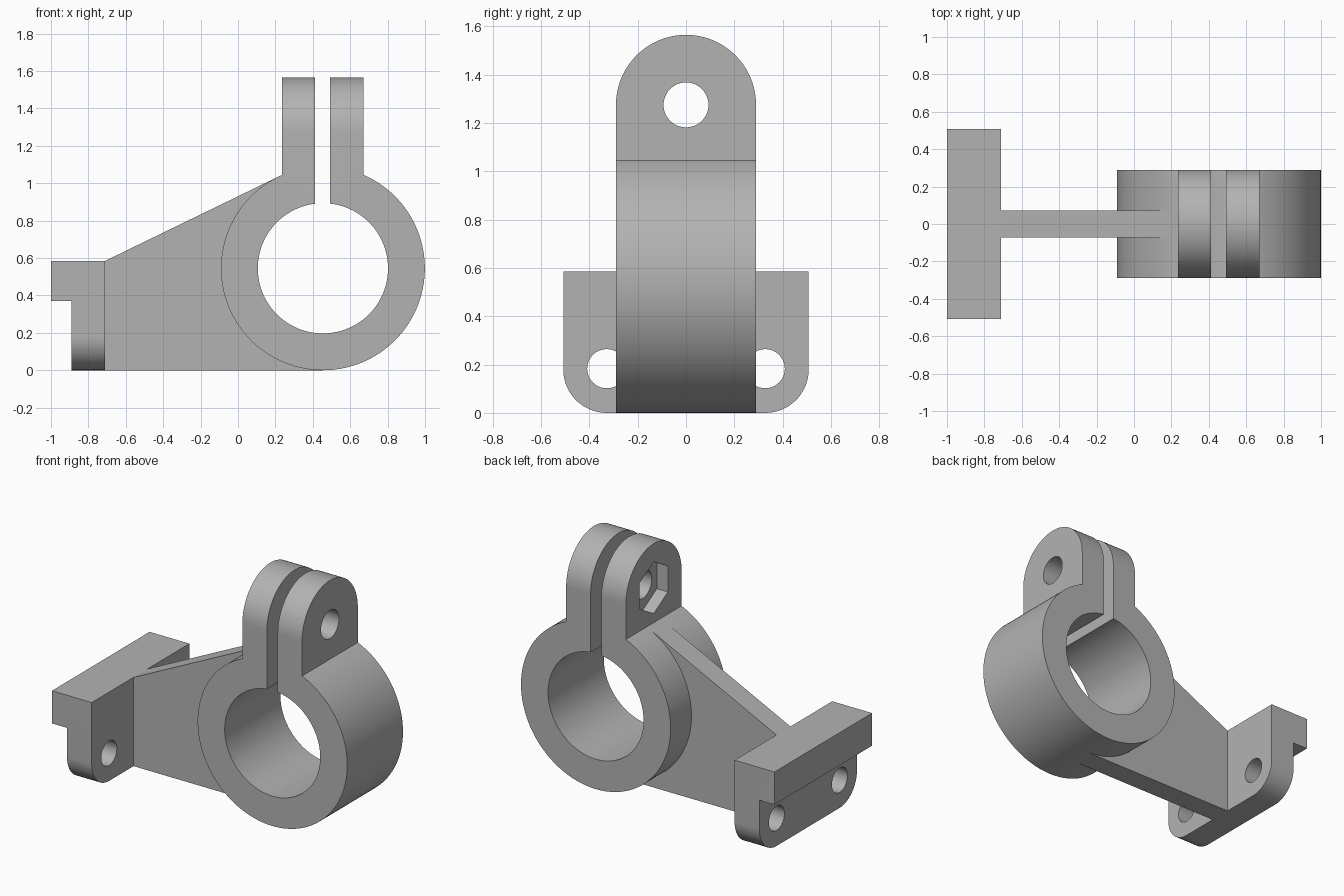
import bpy, bmesh, math
from mathutils import Vector

if "Cube" in bpy.data.objects:
    bpy.data.objects.remove(bpy.data.objects["Cube"], do_unlink=True)

# One plain grey material
grey = bpy.data.materials.new("plain grey")
grey.use_nodes = True
colour = (0.45, 0.45, 0.45, 1)
grey.diffuse_color = colour
grey.node_tree.nodes["Principled BSDF"].inputs["Base Color"].default_value = colour

# Main dimensions
BORE_X, BORE_Z, RING_R, BORE_R = 0.454, 0.545, 0.545, 0.348
HALF_DEPTH = 0.29
LUG_LEFT, LUG_RIGHT, LUG_TOP = 0.235, 0.67, 1.565
SLOT_LEFT, SLOT_RIGHT = 0.413, 0.492
BOLT_Z, BOLT_R = 1.275, 0.093
FLANGE_BACK, FLANGE_FRONT, FLANGE_TOP = -1.0, -0.71, 0.585
FLANGE_HALF, CORNER, SCREW_R = 0.508, 0.18, 0.081
WEB_HALF = 0.073


def arc(cx, cy, r, start, end, steps):
    """Points along a circular arc, angles in radians."""
    return [(cx + r * math.cos(start + (end - start) * i / steps),
             cy + r * math.sin(start + (end - start) * i / steps))
            for i in range(steps + 1)]


def prism(name, profile, axis, low, high):
    """Extrude an (x, z) profile along y, or a (y, z) profile along x."""
    bm = bmesh.new()
    place = (lambda a, b: (a, low, b)) if axis == "y" else (lambda a, b: (low, a, b))
    face = bm.faces.new([bm.verts.new(place(a, b)) for a, b in profile])
    made = bmesh.ops.extrude_face_region(bm, geom=[face])
    shift = Vector((0, high - low, 0) if axis == "y" else (high - low, 0, 0))
    bmesh.ops.translate(bm, vec=shift,
                        verts=[v for v in made["geom"] if isinstance(v, bmesh.types.BMVert)])
    bmesh.ops.recalc_face_normals(bm, faces=bm.faces)
    mesh = bpy.data.meshes.new(name)
    bm.to_mesh(mesh)
    bm.free()
    mesh.materials.append(grey)
    obj = bpy.data.objects.new(name, mesh)
    bpy.context.collection.objects.link(obj)
    return obj


def combine(target, other, operation):
    """Apply a boolean and discard the helper."""
    other.hide_render = True
    mod = target.modifiers.new(operation, "BOOLEAN")
    mod.operation, mod.solver, mod.object = operation, "EXACT", other
    bpy.ops.object.select_all(action="DESELECT")
    bpy.context.view_layer.objects.active = target
    target.select_set(True)
    bpy.ops.object.modifier_apply(modifier=mod.name)
    bpy.data.objects.remove(other, do_unlink=True)


def cut_round(target, y, z, r, low, high, sides=48, turn=0.0):
    points = arc(y, z, r, turn, turn + math.tau, sides)[:-1]
    combine(target, prism("cutter", points, "x", low, high), "DIFFERENCE")


def angle_at(x, r):
    return math.acos((x - BORE_X) / r)


# Split clamp ring with its two lugs, as one C-shaped outline
outer = arc(BORE_X, BORE_Z, RING_R, angle_at(LUG_LEFT, RING_R),
            math.tau + angle_at(LUG_RIGHT, RING_R), 128)
inner = arc(BORE_X, BORE_Z, BORE_R, math.tau + angle_at(SLOT_RIGHT, BORE_R),
            angle_at(SLOT_LEFT, BORE_R), 112)
outline = (outer + [(LUG_RIGHT, LUG_TOP), (SLOT_RIGHT, LUG_TOP)] + inner
           + [(SLOT_LEFT, LUG_TOP), (LUG_LEFT, LUG_TOP)])
bracket = prism("clamp_bracket", outline, "y", -HALF_DEPTH, HALF_DEPTH)

# Rounded lug tops: remove what lies above the half-round
top_arc = arc(0, BOLT_Z, HALF_DEPTH, 0, math.pi, 48)
waste = top_arc + [(-0.4, BOLT_Z), (-0.4, 1.7), (0.4, 1.7), (0.4, BOLT_Z)]
combine(bracket, prism("cutter", waste, "x", 0.1, 0.8), "DIFFERENCE")

# Clamp bolt hole and hexagonal nut pocket
cut_round(bracket, 0, BOLT_Z, BOLT_R, 0.1, 0.8)
cut_round(bracket, 0, BOLT_Z, 0.17, 0.1, LUG_LEFT + 0.08, 6, math.pi / 2)

# Mounting flange with a hooked top, rounded lower corners and screw holes
hook = [(FLANGE_BACK, FLANGE_TOP), (FLANGE_BACK, 0.37), (-0.89, 0.37),
        (-0.89, 0), (FLANGE_FRONT, 0), (FLANGE_FRONT, FLANGE_TOP)]
flange = prism("flange", hook, "y", -FLANGE_HALF, FLANGE_HALF)
side = FLANGE_HALF - CORNER
plate = (arc(-side, CORNER, CORNER, math.pi, 1.5 * math.pi, 24)
         + arc(side, CORNER, CORNER, 1.5 * math.pi, math.tau, 24)
         + [(FLANGE_HALF, 0.8), (-FLANGE_HALF, 0.8)])
combine(flange, prism("cutter", plate, "x", -1.2, -0.5), "INTERSECT")
for sign in (-1, 1):
    cut_round(flange, sign * side, CORNER + 0.003, SCREW_R, -1.2, -0.5)

# Web running tangent to the ring from the flange
dx, dz = BORE_X - FLANGE_FRONT, BORE_Z - FLANGE_TOP
slope = math.atan2(dz, dx) + math.asin(RING_R / math.hypot(dx, dz))
touch = slope + math.pi / 2
tangent = (BORE_X + RING_R * math.cos(touch), BORE_Z + RING_R * math.sin(touch))
web_outline = ([(FLANGE_FRONT - 0.05, 0), (BORE_X, 0)]
               + arc(BORE_X, BORE_Z, 0.45, 1.5 * math.pi, touch, 48)
               + [tangent, (FLANGE_FRONT, FLANGE_TOP), (FLANGE_FRONT - 0.05, FLANGE_TOP)])
web = prism("web", web_outline, "y", -WEB_HALF, WEB_HALF)

# Fuse the parts and smooth the round faces
combine(bracket, web, "UNION")
combine(bracket, flange, "UNION")
bpy.ops.object.select_all(action="DESELECT")
bracket.select_set(True)
bpy.context.view_layer.objects.active = bracket
bpy.ops.object.shade_smooth_by_angle(angle=math.radians(20))
